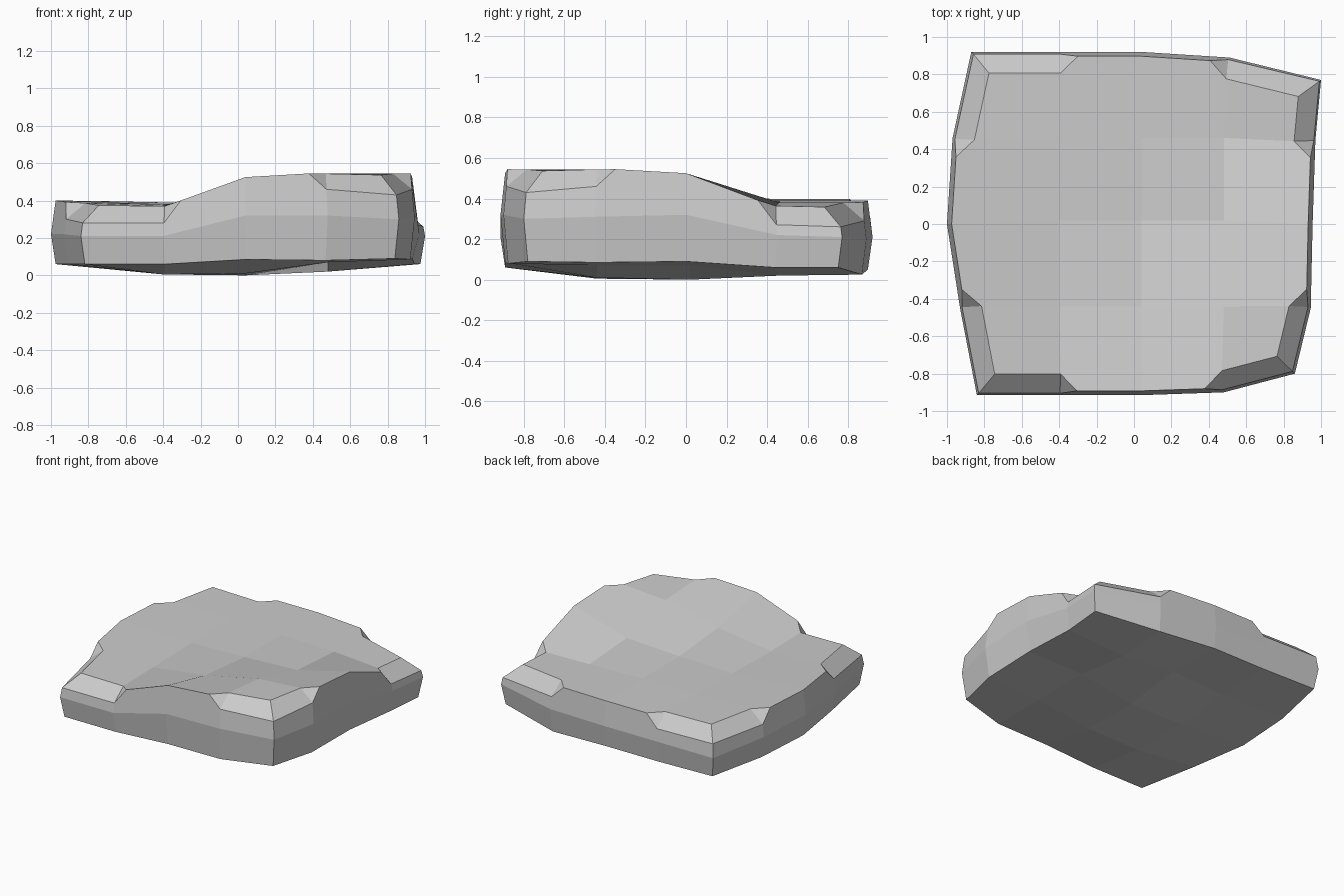
import bpy
import bmesh

start_cube = bpy.data.objects.get("Cube")
if start_cube:
    bpy.data.objects.remove(start_cube, do_unlink=True)

# One plain stone colour
stone = bpy.data.materials.new("light_grey_stone")
stone.use_nodes = True
stone_colour = (0.6, 0.6, 0.6, 1.0)
stone.diffuse_color = stone_colour
for node in stone.node_tree.nodes:
    if node.type == "BSDF_PRINCIPLED":
        node.inputs["Base Color"].default_value = stone_colour
        node.inputs["Roughness"].default_value = 0.9

# Outline, counter-clockwise from the front right corner:
# x, y, bottom height, belt height, rim height
outline = [
    (-.84, -.915, .06, .21, .37), (-.4, -.915, .06, .21, .37),
    (.04, -.915, .085, .32, .525), (.48, -.9, .08, .32, .55),
    (.86, -.8, .09, .3, .52),
    (.945, -.45, .085, .31, .55), (.955, 0, .09, .32, .525),
    (.97, .45, .06, .22, .36), (1, .77, .06, .21, .35),
    (.51, .89, .025, .2, .38), (.04, .92, .05, .21, .39),
    (-.4, .92, .05, .21, .39), (-.87, .92, .06, .21, .4),
    (-.97, .46, .06, .22, .4), (-1, 0, .06, .22, .4),
    (-.93, -.45, .06, .22, .39),
]

# Inner surface heights, rows running front to back
inner_x = (-.4, .04, .48)
inner_y = (-.44, .02, .46)
top_heights = ((.37, .43, .52), (.38, .39, .41), (.39, .39, .38))
base_heights = ((.005, .01, .07), (.005, 0, .07), (.04, .06, .02))

# Grid cells that lie on the outline, in the same order
last = 4
border = [(i, 0) for i in range(last)]
border += [(last, j) for j in range(last)]
border += [(last - i, last) for i in range(last)]
border += [(0, last - j) for j in range(last)]

bm = bmesh.new()


def add_ring(height_column, spread):
    """Ring of vertices following the outline."""
    return [bm.verts.new((p[0] * spread, p[1] * spread, p[height_column]))
            for p in outline]


def add_surface(ring, heights):
    """Patchwork of quads closing one side of the slab."""
    grid = dict(zip(border, ring))
    for j, y in enumerate(inner_y):
        for i, x in enumerate(inner_x):
            grid[i + 1, j + 1] = bm.verts.new((x, y, heights[j][i]))
    for i in range(last):
        for j in range(last):
            bm.faces.new((grid[i, j], grid[i + 1, j],
                          grid[i + 1, j + 1], grid[i, j + 1]))


def add_wall(lower, upper):
    """Band of quads joining two rings."""
    count = len(lower)
    for k in range(count):
        n = (k + 1) % count
        bm.faces.new((lower[k], lower[n], upper[n], upper[k]))


# Slab body: base, bulging belt and rim
base = add_ring(2, .975)
belt = add_ring(3, 1)
rim = add_ring(4, .975)
add_wall(base, belt)
add_wall(belt, rim)
add_surface(base, base_heights)
add_surface(rim, top_heights)
bmesh.ops.recalc_face_normals(bm, faces=bm.faces)

# Chipped corners: chamfer the rim on both sides of each corner
chipped = []
for corner in range(0, len(rim), last):
    for step in (-1, 1):
        neighbour = rim[(corner + step) % len(rim)]
        chipped.append(bm.edges.get((rim[corner], neighbour)))
bmesh.ops.bevel(bm, geom=chipped, offset=.09, offset_type="OFFSET",
                segments=1, profile=.5, affect="EDGES", clamp_overlap=True)
bmesh.ops.recalc_face_normals(bm, faces=bm.faces)

mesh = bpy.data.meshes.new("stone_slab")
bm.to_mesh(mesh)
bm.free()
mesh.materials.append(stone)
slab = bpy.data.objects.new("stone_slab", mesh)
bpy.context.collection.objects.link(slab)
